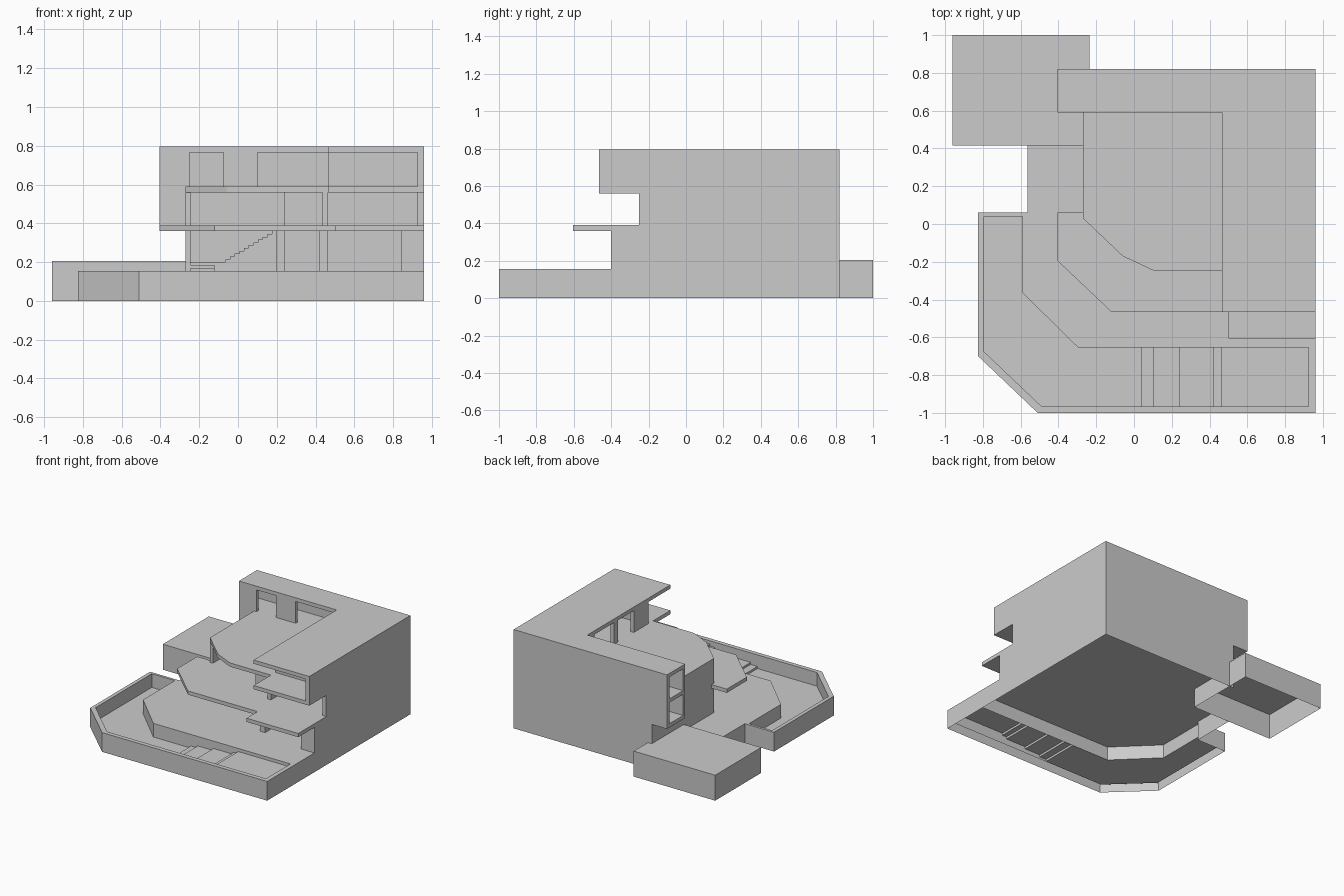
import bpy

if "Cube" in bpy.data.objects:
    bpy.data.objects.remove(bpy.data.objects["Cube"])


def make(name, verts, faces):
    me = bpy.data.meshes.new(name)
    me.from_pydata(verts, [], faces)
    me.update()
    ob = bpy.data.objects.new(name, me)
    bpy.context.collection.objects.link(ob)
    return ob


def prism(name, pts, z0, z1, bottom=True):
    """Extrude a counter-clockwise outline between two heights."""
    n = len(pts)
    verts = [(x, y, z) for z in (z0, z1) for x, y in pts]
    faces = [(i, (i + 1) % n, n + (i + 1) % n, n + i) for i in range(n)]
    faces.append(tuple(range(n, 2 * n)))
    if bottom:
        faces.append(tuple(reversed(range(n))))
    return make(name, verts, faces)


def box(name, x0, x1, y0, y1, z0, z1, bottom=True):
    return prism(name, [(x0, y0), (x1, y0), (x1, y1), (x0, y1)], z0, z1, bottom)


def strip(name, a, b):
    """Sheet of quads between two matching point rows."""
    n = len(a)
    return make(name, a + b, [(i, i + 1, n + i + 1, n + i) for i in range(n - 1)])


def at(pts, z):
    return [(x, y, z) for x, y in pts]


G, S1, F1, S2, F2, S3, TOP = 0.155, 0.36, 0.39, 0.56, 0.59, 0.765, 0.795
POOL = 0.045
T = 0.03

# Hollow base: outer skirt, ground terrace and pool rim
skirt = [(-.27, .415), (-.565, .415), (-.565, .06), (-.825, .06), (-.825, -.70),
         (-.51, -1), (.96, -1), (.96, .82), (-.27, .82)]
strip("base_skirt", at(skirt, 0), at(skirt, G))
make("ground_terrace", at([(-.59, .06), (-.59, -.365), (-.295, -.655), (.96, -.655),
     (.96, .82), (-.27, .82), (-.27, .415), (-.565, .415), (-.565, .06)], G),
     [tuple(range(9))])
outer = [(-.59, .06), (-.825, .06), (-.825, -.70), (-.51, -1), (.96, -1), (.96, -.655)]
inner = [(-.59, .04), (-.795, .04), (-.795, -.675), (-.49, -.965), (.925, -.965), (.925, -.655)]
strip("pool_rim", at(inner, G), at(outer, G))

# Pool walls, deep floor and rising steps to the shallow end
loop = inner + [(-.295, -.655), (-.59, -.365), (-.59, .04)]
strip("pool_walls", at(loop, POOL), at(loop, G))
deep = inner[:4] + [(.04, -.965), (.04, -.655), (-.295, -.655), (-.59, -.365)]
make("pool_deep_floor", at(deep, POOL), [tuple(range(len(deep)))])
prof, z = [(.04, POOL)], POOL
xs = [.04, .10, .24, .42, .46, .925]
for xa, xb in zip(xs, xs[1:]):
    z += .017
    prof += [(xa, z), (xb, z)]
strip("pool_steps", [(x, -.965, h) for x, h in prof], [(x, -.655, h) for x, h in prof])

# Low annex at the back left, open underneath
box("annex", -.96, -.235, .415, 1, 0, .205, bottom=False)

# Floor slabs and roof
prism("middle_slab", [(-.405, .59), (-.27, .59), (-.27, .06), (-.405, .06), (-.405, -.195),
      (-.12, -.465), (.50, -.465), (.50, -.605), (.96, -.605), (.96, .82), (-.405, .82)], S1, F1)
prism("upper_slab", [(-.405, .59), (-.27, .59), (-.27, .03), (-.06, -.17), (.10, -.245),
      (.465, -.245), (.465, -.465), (.96, -.465), (.96, .82), (-.405, .82)], S2, F2)
prism("roof", [(-.405, .59), (.465, .59), (.465, -.465), (.96, -.465), (.96, .82),
      (-.405, .82)], S3, TOP)

# Back and east walls on every storey
for name, z0, z1, x0, y0 in (("lower", G, S1, -.27, -.40), ("middle", F1, S2, -.405, -.25),
                             ("upper", F2, S3, -.405, -.465)):
    box(name + "_back_wall", x0, .96, .79, .82, z0, z1)
    box(name + "_east_wall", .925, .96, y0, .79, z0, z1)

# Lower storey walls and columns
box("lower_west_wall", -.27, -.245, .03, .79, G, S1)
box("lower_inner_wall", -.245, .925, .18, .21, G, S1)
box("lower_front_wall", .24, .42, -.10, -.07, G, S1)
box("lower_pillar", .42, .465, -.32, -.22, G, S1)
box("lower_partition", .43, .465, -.22, .18, G, S1)
box("lower_corner_column", .84, .925, -.40, -.28, G, S1)

# Entry steps and staircase
for i in range(3):
    box(f"entry_step_{i}", -.245, -.12, .0 + i * .03, .18, G + i * .015, G + (i + 1) * .015)
box("stair_landing", -.12, -.065, .06, .18, G, .2)
for i in range(11):
    xa = -.065 + i * .024
    box(f"stair_{i}", xa, xa + .024, .06, .18, G, .2 + (i + 1) * .0145)

# Middle storey walls
box("middle_west_wall", -.27, -.245, .03, .79, F1, S2)
box("middle_inner_wall", -.245, .925, .24, .27, F1, S2)
box("middle_front_wall", .24, .465, -.12, -.09, F1, S2)
box("middle_partition", .435, .465, -.245, .24, F1, S2)
box("middle_wing_wall", -.405, -.27, .59, .615, F1, S2)

# Upper storey walls with openings towards the roof terrace
for i, (x0, x1) in enumerate(((-.405, -.25), (-.075, .10), (.465, .495))):
    box(f"upper_terrace_wall_{i}", x0, x1, .59, .615, F2, S3)
for i, (y0, y1) in enumerate(((-.19, .0), (.20, .25), (.50, .59))):
    box(f"upper_side_wall_{i}", .465, .495, y0, y1, F2, S3)
box("upper_front_wall", .495, .925, -.19, -.16, F2, S3)
